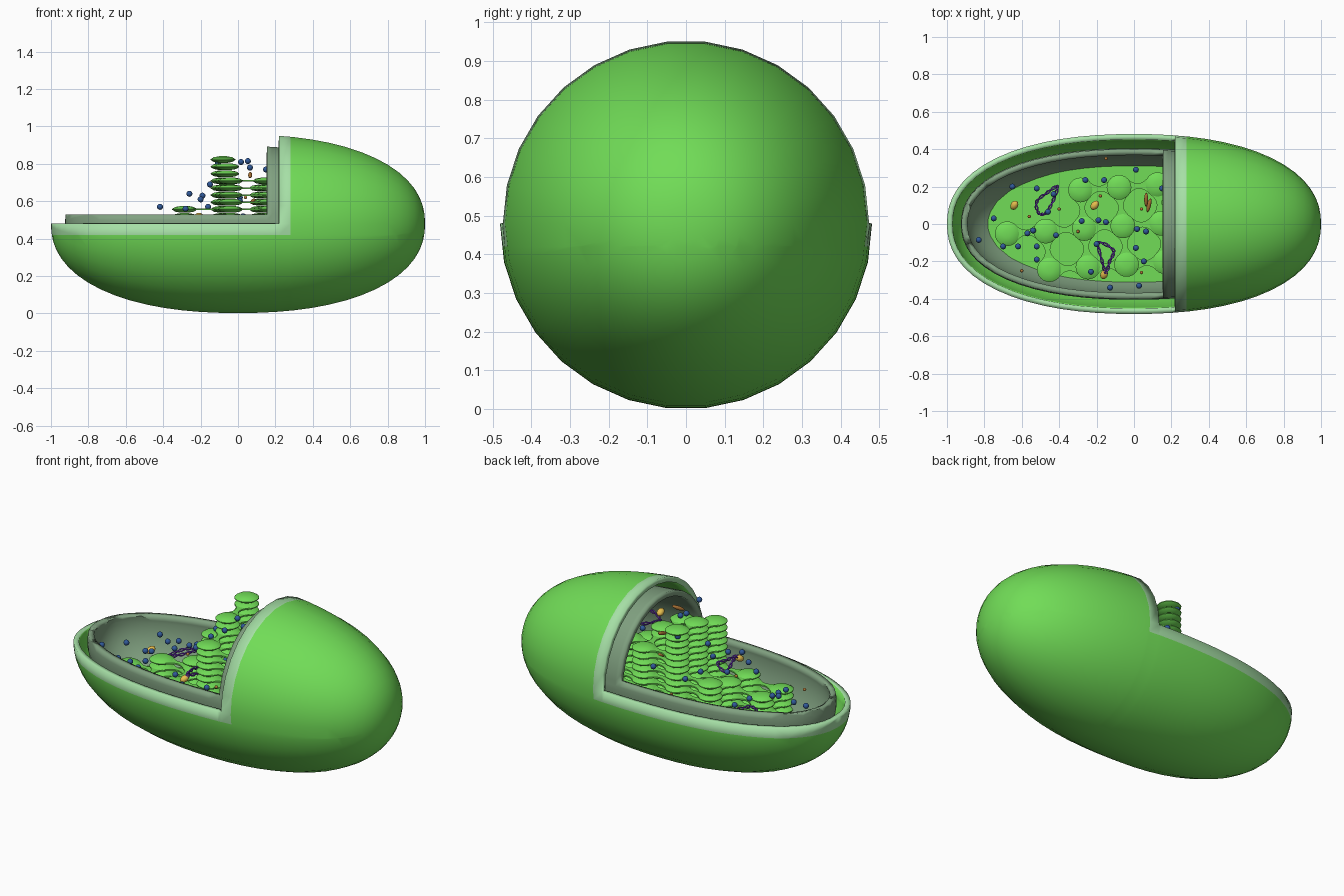
import bpy, bmesh, math, random
from mathutils import Matrix, Vector

if "Cube" in bpy.data.objects:
    bpy.data.objects.remove(bpy.data.objects["Cube"])
random.seed(4)

def mat(name, rgb):
    m = bpy.data.materials.new(name)
    m.diffuse_color = (*rgb, 1)
    m.use_nodes = True
    m.node_tree.nodes["Principled BSDF"].inputs["Base Color"].default_value = m.diffuse_color
    return m

GREEN = mat("leaf_green", (0.165, 0.72, 0.095))
RIM = mat("pale_green", (0.38, 0.74, 0.38))
GREY = mat("grey_green", (0.22, 0.36, 0.22))
BLUE = mat("navy_blue", (0.03, 0.10, 0.32))
YELLOW = mat("yellow", (0.85, 0.55, 0.08))
ORANGE = mat("orange_brown", (0.45, 0.19, 0.04))
PURPLE = mat("purple", (0.18, 0.04, 0.60))
CZ = 0.48

def finish(name, bm, mats, smooth=35):
    me = bpy.data.meshes.new(name)
    bm.to_mesh(me)
    bm.free()
    ob = bpy.data.objects.new(name, me)
    bpy.context.collection.objects.link(ob)
    for m in mats:
        me.materials.append(m)
    bpy.ops.object.select_all(action='DESELECT')
    ob.select_set(True)
    bpy.context.view_layer.objects.active = ob
    bpy.ops.object.shade_smooth_by_angle(angle=math.radians(smooth))
    return ob

def ellipsoid(size, cz=CZ, segs=30, rings=32, blunt=2.25):
    """Slightly blunt-ended ellipsoid with its poles on the x axis."""
    bm = bmesh.new()
    bmesh.ops.create_uvsphere(bm, u_segments=segs, v_segments=rings, radius=1,
                              matrix=Matrix.Rotation(math.pi / 2, 4, 'Y'))
    for v in bm.verts:
        x, y, z = v.co
        r = math.hypot(y, z)
        k = (abs(x) ** blunt + r ** blunt) ** (-1 / blunt)
        v.co = (x * k * size[0], y * k * size[1], z * k * size[2] + cz)
    return bm

def bisect(bm, co, no, clear=False):
    return bmesh.ops.bisect_plane(bm, geom=bm.verts[:] + bm.edges[:] + bm.faces[:], dist=1e-5,
                                  plane_co=co, plane_no=no, clear_outer=clear)

def cut_shell(name, size, cz, cut_x, cut_z, thick, band, mats):
    """Hollow ellipsoid with its upper left part cut away and a coloured edge band."""
    bm = ellipsoid(size, cz)
    for x in (cut_x, cut_x + band):
        bisect(bm, (x, 0, 0), (1, 0, 0))
    for z in (cut_z, cut_z - band):
        bisect(bm, (0, 0, z), (0, 0, 1))
    gone = []
    for f in bm.faces:
        c = f.calc_center_median()
        if c.x < cut_x and c.z > cut_z:
            gone.append(f)
        elif c.x < cut_x + band and c.z > cut_z - band:
            f.material_index = 1
    bmesh.ops.delete(bm, geom=gone, context='FACES')
    ob = finish(name, bm, mats)
    s = ob.modifiers.new("wall", 'SOLIDIFY')
    s.thickness, s.offset = thick, -1
    s.material_offset, s.material_offset_rim = 3, 1
    return ob

# Two membranes (slots: outside, edge band, rim, inside, inside)
cut_shell("outer_membrane", (1.0, 0.481, 0.48), CZ, 0.22, 0.48, 0.03, 0.06, [GREEN, RIM, RIM, GREEN, GREEN])
cut_shell("inner_membrane", (0.925, 0.405, 0.418), CZ, 0.155, 0.53, 0.032, 0.03, [GREY] * 5)

# Stroma floor filling the bottom of the inner membrane
FLOOR = 0.27
bm = ellipsoid((0.895, 0.375, 0.388))
cut = bisect(bm, (0, 0, FLOOR), (0, 0, 1), True)
bmesh.ops.contextual_create(bm, geom=[e for e in cut['geom_cut'] if isinstance(e, bmesh.types.BMEdge)])
finish("stroma_floor", bm, [GREEN])

# Grana: stacks on a slightly turned grid, (column, row): top height
STEP, R, HALF = 0.038, 0.066, 0.018
tops = {(-3, 0): 0.40, (-2, 0): 0.45, (-1, 0): 0.50, (0, 0): 0.81, (1, 0): 0.74, (2, 0): 0.60, (3, 0): 0.55,
        (-1, 1): 0.58, (0, 1): 0.85, (1, 1): 0.70, (2, 1): 0.55,
        (-2, -1): 0.41, (-1, -1): 0.47, (0, -1): 0.73, (1, -1): 0.70, (2, -1): 0.55}

def centre(c, r):
    return Vector((-0.06 + 0.206 * c - 0.02 * r, -0.01 + 0.014 * c + 0.206 * r, 0))

def levels(top):
    return max(2, round((top - FLOOR) / STEP))

def add_disc(bm, x, y, z, n=24):
    """Lens-shaped disc with a thin rim."""
    rings = []
    for rad, dz in ((0.3, -1), (0.75, -0.7), (1, -0.12), (1, 0.12), (0.75, 0.7), (0.3, 1)):
        rings.append([bm.verts.new((x + R * rad * math.cos(2 * math.pi * i / n),
                                    y + R * rad * math.sin(2 * math.pi * i / n), z + HALF * dz)) for i in range(n)])
    for a, b in zip(rings, rings[1:]):
        for i in range(n):
            bm.faces.new((a[i], a[(i + 1) % n], b[(i + 1) % n], b[i]))
    bm.faces.new(rings[0][::-1])
    bm.faces.new(rings[-1])

for (c, r), top in tops.items():
    p = centre(c, r)
    bm = bmesh.new()
    for k in range(levels(top)):
        add_disc(bm, p.x, p.y, FLOOR + STEP * (k + 0.55))
    finish(f"thylakoid_stack_{c + 4}_{r + 2}", bm, [GREEN])

# Lamellae: waisted thin plates joining neighbouring stacks
bm = bmesh.new()
for (c, r), top in tops.items():
    for other in ((c + 1, r), (c, r + 1)):
        if other not in tops:
            continue
        a, b = centre(c, r), centre(*other)
        d = b - a
        side = Vector((-d.y, d.x, 0)).normalized()
        ts = [0.2 + 0.6 * i / 8 for i in range(9)]
        width = [0.014 + 0.036 * abs(2 * i / 8 - 1) ** 2 for i in range(9)]
        for k in range(min(levels(top), levels(tops[other]))):
            z = FLOOR + STEP * (k + 0.55)
            rows = []
            for t, w in zip(ts, width):
                m = a + d * t
                rows.append([bm.verts.new(m + side * w * s + Vector((0, 0, z + h)))
                             for s, h in ((1, 0.004), (-1, 0.004), (-1, -0.004), (1, -0.004))])
            for p, q in zip(rows, rows[1:]):
                for i in range(4):
                    j = (i + 1) % 4
                    bm.faces.new((p[i], q[i], q[j], p[j]))
bmesh.ops.recalc_face_normals(bm, faces=bm.faces[:])
finish("lamellae", bm, [GREEN])

def balls(name, pts, size, material, turn=False):
    bm = bmesh.new()
    for p in pts:
        m = Matrix.Translation(p)
        if turn:
            m = m @ Matrix.Rotation(random.uniform(0.8, 1.8), 4, 'Z') @ Matrix.Rotation(random.uniform(-0.6, 0.6), 4, 'Y')
        bmesh.ops.create_uvsphere(bm, u_segments=12, v_segments=8, radius=1, matrix=m @ Matrix.Diagonal((*size, 1)))
    finish(name, bm, [material], 60)

# Ribosomes
balls("ribosomes", [
    (0.01, 0.29, 0.62), (-0.26, 0.235, 0.64), (-0.16, 0.235, 0.57), (-0.107, 0.23, 0.805), (0.15, 0.19, 0.77),
    (-0.52, 0.19, 0.45), (-0.65, 0.2, 0.45), (-0.43, 0.16, 0.46), (-0.75, 0.03, 0.44), (-0.46, 0.065, 0.47),
    (-0.83, -0.085, 0.45), (-0.7, -0.12, 0.42), (-0.62, -0.12, 0.42), (-0.54, -0.035, 0.47), (-0.57, -0.05, 0.47),
    (-0.52, -0.12, 0.45), (-0.52, -0.19, 0.44), (-0.417, -0.06, 0.57), (-0.28, 0.016, 0.56), (-0.19, 0.02, 0.63),
    (-0.15, 0.01, 0.69), (-0.2, -0.107, 0.61), (0.016, -0.027, 0.81), (0.064, -0.04, 0.78), (0.01, -0.128, 0.6),
    (0.053, -0.2, 0.815), (-0.23, -0.256, 0.5), (-0.128, -0.34, 0.5), (0.027, -0.33, 0.52),
    (0.3, 0.1, 0.66), (0.42, -0.1, 0.66)], (0.016, 0.016, 0.016), BLUE)

# Starch grains, oil droplets and small rods
balls("starch_grains", [(-0.64, 0.1, 0.4), (-0.16, -0.27, 0.5), (-0.21, 0.1, 0.52), (0.25, -0.12, 0.72)],
      (0.028, 0.02, 0.018), YELLOW, True)
balls("oil_droplets", [(-0.15, 0.35, 0.52), (-0.56, 0.04, 0.4), (-0.3, -0.04, 0.52), (-0.6, -0.25, 0.44),
                       (0.04, -0.26, 0.5), (0.04, 0.08, 0.62), (-0.4, 0.08, 0.4), (-0.18, 0.15, 0.5)],
      (0.009, 0.009, 0.009), ORANGE)
balls("rods", [(0.065, 0.13, 0.74), (0.08, 0.1, 0.6), (0.19, -0.2, 0.73)], (0.04, 0.011, 0.011), ORANGE, True)

# Twisted DNA loops: two strands of tube wound round a closed path
def dna(name, pts, z):
    cps = [Vector((x, y, z + random.uniform(-0.02, 0.02))) for x, y in pts]
    path = []
    n = len(cps)
    for i in range(n):
        p0, p1, p2, p3 = (cps[(i + j - 1) % n] for j in range(4))
        for k in range(14):
            t = k / 14
            path.append(0.5 * (2 * p1 + (p2 - p0) * t + (2 * p0 - 5 * p1 + 4 * p2 - p3) * t * t
                               + (3 * p1 - p0 - 3 * p2 + p3) * t ** 3))
    for strand in range(2):
        cu = bpy.data.curves.new(f"{name}_{strand}", 'CURVE')
        cu.dimensions, cu.bevel_depth, cu.bevel_resolution = '3D', 0.0042, 1
        sp = cu.splines.new('POLY')
        sp.points.add(len(path) - 1)
        sp.use_cyclic_u = True
        for i, p in enumerate(path):
            tan = (path[(i + 1) % len(path)] - path[i - 1]).normalized()
            u = tan.cross(Vector((0, 0, 1))).normalized()
            a = 2 * math.pi * i / 14 + math.pi * strand
            q = p + 0.006 * (u * math.cos(a) + tan.cross(u) * math.sin(a))
            sp.points[i].co = (*q, 1)
        cu.materials.append(PURPLE)
        bpy.context.collection.objects.link(bpy.data.objects.new(f"{name}_{strand}", cu))

dna("dna_loop_left", [(-0.52, 0.12), (-0.46, 0.17), (-0.41, 0.2), (-0.43, 0.13), (-0.47, 0.06), (-0.51, 0.06)], 0.41)
dna("dna_loop_front", [(-0.19, -0.1), (-0.11, -0.14), (-0.13, -0.2), (-0.15, -0.26), (-0.17, -0.2)], 0.5)
dna("dna_loop_inside", [(0.24, -0.1), (0.32, -0.13), (0.33, -0.03), (0.27, 0.02)], 0.70)
